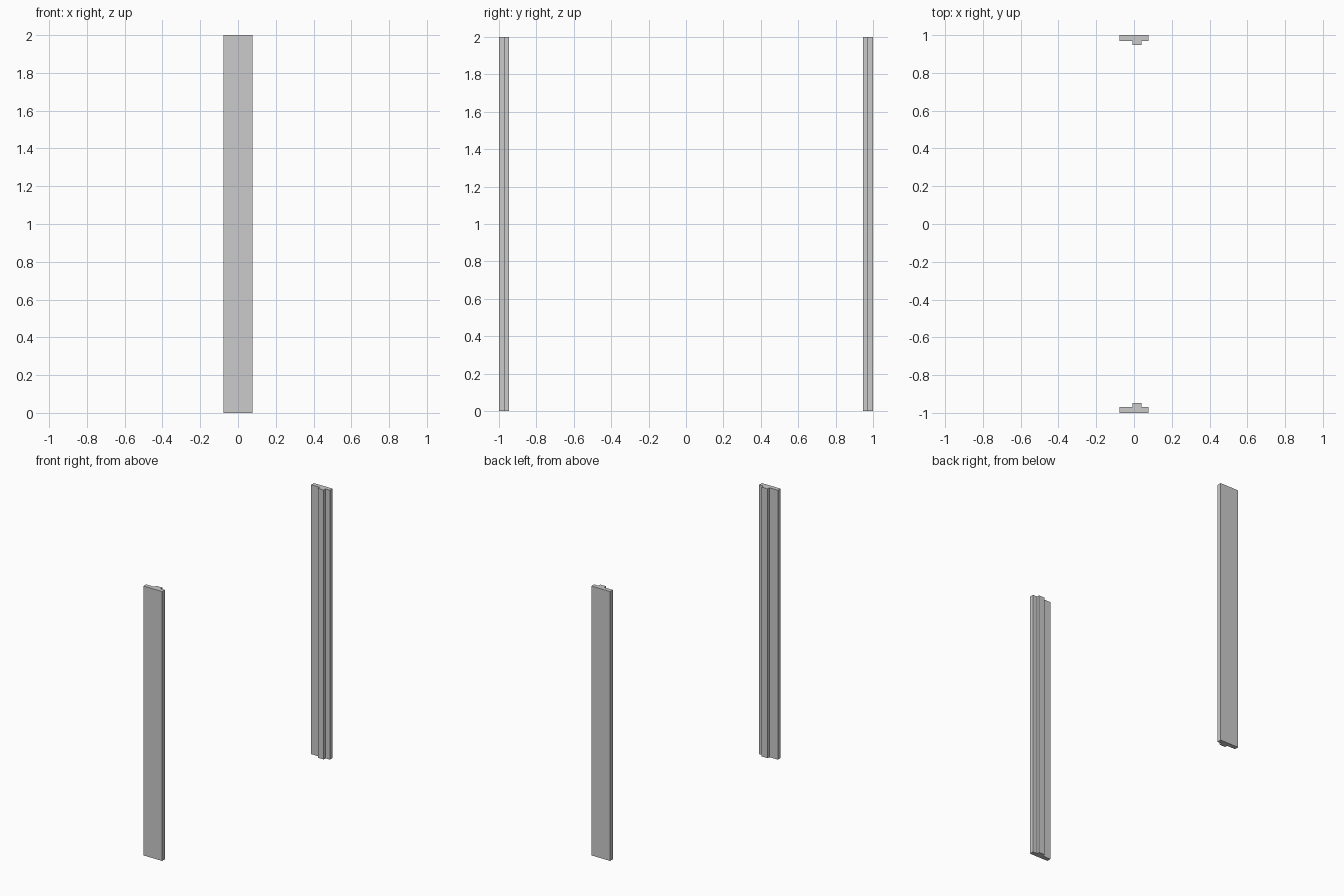
import bpy
import bmesh

if "Cube" in bpy.data.objects:
    bpy.data.objects.remove(bpy.data.objects["Cube"])

HEIGHT = 2.0
# Stepped cross-section (x, y) of the front jamb: flat board with an offset stop strip
PROFILE = [(-0.077, -1.0), (0.077, -1.0), (0.077, -0.968), (0.041, -0.968),
           (0.041, -0.947), (-0.008, -0.947), (-0.008, -0.968), (-0.077, -0.968)]


def make_jamb(name, side):
    """Extrude the profile upwards; side = -1 mirrors it to the back."""
    bm = bmesh.new()
    base = bm.faces.new([bm.verts.new((x, y * side, 0)) for x, y in PROFILE])
    top = bmesh.ops.extrude_face_region(bm, geom=[base])["geom"]
    verts = [v for v in top if isinstance(v, bmesh.types.BMVert)]
    bmesh.ops.translate(bm, verts=verts, vec=(0, 0, HEIGHT))
    bmesh.ops.recalc_face_normals(bm, faces=bm.faces[:])
    mesh = bpy.data.meshes.new(name)
    bm.to_mesh(mesh)
    bm.free()
    bpy.context.collection.objects.link(bpy.data.objects.new(name, mesh))


# Two facing uprights
make_jamb("front_jamb", 1)
make_jamb("back_jamb", -1)
